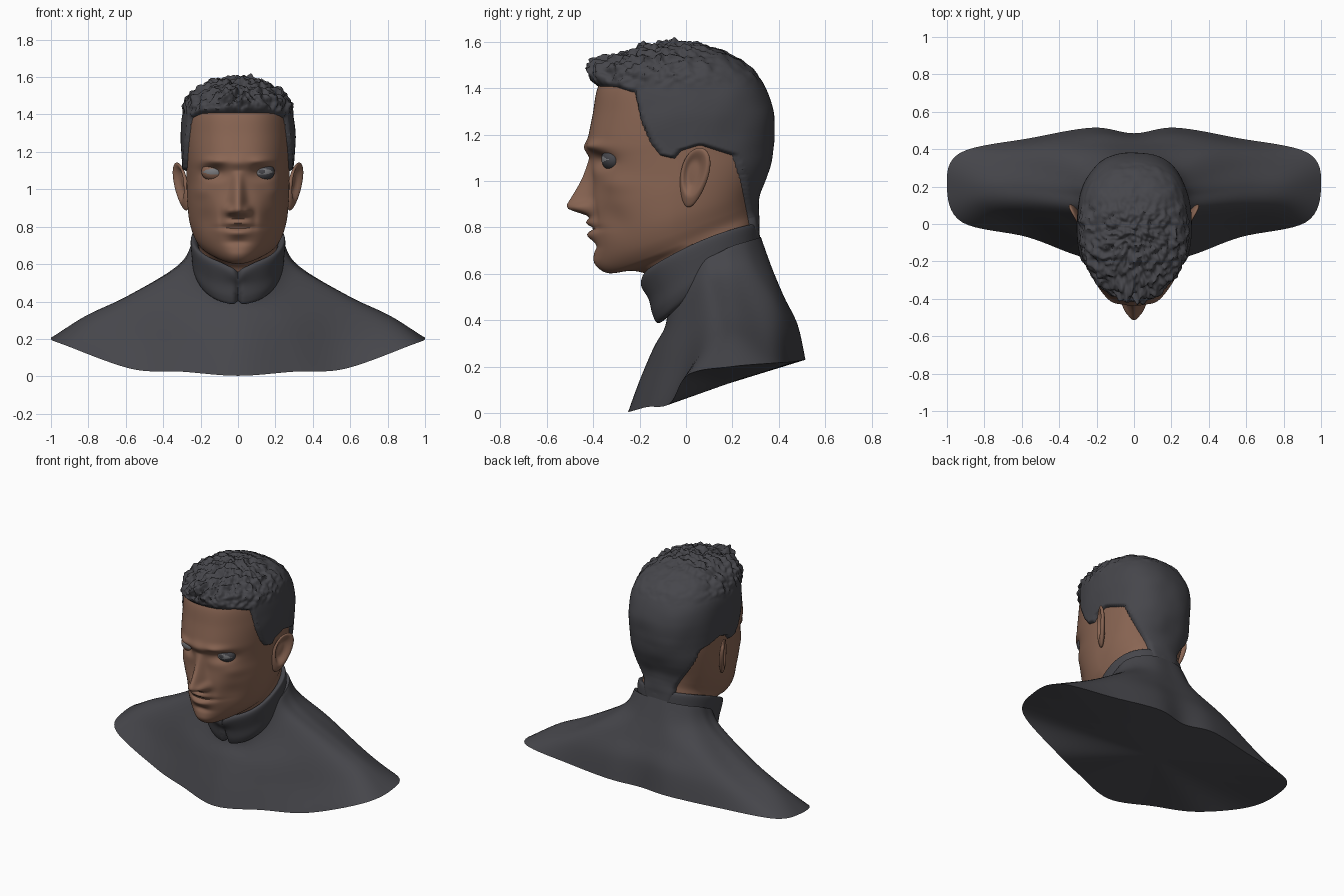
import bpy, bmesh, math
from mathutils import Vector, noise

if "Cube" in bpy.data.objects:
    bpy.data.objects.remove(bpy.data.objects["Cube"])


def material(name, rgb):
    m = bpy.data.materials.new(name)
    m.diffuse_color = (*rgb, 1)
    m.use_nodes = True
    m.node_tree.nodes["Principled BSDF"].inputs["Base Color"].default_value = m.diffuse_color
    return m


SKIN = material("brown skin", (0.25, 0.13, 0.086))
DARK = material("charcoal", (0.061, 0.061, 0.07))
GREY = material("eye grey", (0.2, 0.2, 0.21))


def finish(name, bm, mats, angle=60):
    bmesh.ops.recalc_face_normals(bm, faces=bm.faces)
    me = bpy.data.meshes.new(name)
    bm.to_mesh(me)
    bm.free()
    ob = bpy.data.objects.new(name, me)
    bpy.context.collection.objects.link(ob)
    for m in mats:
        me.materials.append(m)
    bpy.ops.object.select_all(action='DESELECT')
    ob.select_set(True)
    bpy.context.view_layer.objects.active = ob
    bpy.ops.object.shade_smooth_by_angle(angle=math.radians(angle))
    return ob


def spline(pts, k, closed=False):
    """Catmull-Rom curve through tuples, k steps per span."""
    n, out = len(pts), []
    for i in range(n if closed else n - 1):
        q = [pts[(i + j) % n] if closed else pts[min(max(i + j, 0), n - 1)]
             for j in (-1, 0, 1, 2)]
        for s in range(k):
            u = s / k
            out.append(tuple(0.5 * (2 * b + (c - a) * u + (2 * a - 5 * b + 4 * c - d) * u * u
                                    + (3 * b - a - 3 * c + d) * u ** 3)
                             for a, b, c, d in zip(*q)))
    if not closed:
        out.append(tuple(pts[-1]))
    return out


def loft(rows, cap=True, sag=0):
    """Closed rings joined into a skin, ends closed with fans."""
    bm = bmesh.new()
    vs = [[bm.verts.new(p) for p in r] for r in rows]
    n = len(vs[0])
    for a, b in zip(vs, vs[1:]):
        for i in range(n):
            bm.faces.new((a[i], a[(i + 1) % n], b[(i + 1) % n], b[i]))
    if cap:
        for r in (vs[0], vs[-1]):
            c = bm.verts.new(sum((v.co for v in r), Vector()) / n - Vector((0, 0, sag)))
            for i in range(n):
                bm.faces.new((r[i], r[(i + 1) % n], c))
    return bm


def step(a, b, v):
    u = min(max((v - a) / (b - a), 0), 1)
    return u * u * (3 - 2 * u)


def ring(p, t, n):
    """Point on a tilted, front-tapered superellipse; t = 0 is the front."""
    yf, zf, yb, zb, hw, taper = p
    s, c = math.sin(t), math.cos(t)
    r = (abs(s) ** n + abs(c) ** n) ** (-1 / n)
    f = -c * r
    return Vector((hw * s * r * (1 - taper * max(0, -f) ** 1.5),
                   (yf + yb) / 2 + f * (yb - yf) / 2,
                   (zf + zb) / 2 + f * (zb - zf) / 2))


# Shoulders: half rings from front centre to back centre, mirrored
body = [
    [(0, -.25, .003), (.3, -.17, .025), (.57, -.07, .04), (.92, .01, .165), (1, .2, .2),
     (.93, .38, .215), (.55, .46, .22), (.22, .515, .23), (0, .485, .22)],
    [(0, -.2, .14), (.27, -.13, .16), (.52, -.02, .18), (.78, .08, .28), (.82, .2, .32),
     (.78, .34, .3), (.5, .43, .36), (.22, .48, .38), (0, .465, .38)],
    [(0, -.14, .28), (.22, -.1, .28), (.42, 0, .33), (.56, .1, .415), (.6, .2, .425),
     (.56, .3, .425), (.4, .385, .48), (.2, .42, .5), (0, .42, .5)],
    [(0, -.095, .36), (.14, -.07, .38), (.25, 0, .46), (.32, .08, .56), (.325, .16, .585),
     (.31, .22, .6), (.25, .3, .62), (.13, .36, .63), (0, .37, .625)],
    [(0, -.08, .42), (.1, -.07, .44), (.2, 0, .55), (.243, .07, .65), (.25, .14, .69),
     (.24, .2, .72), (.195, .265, .74), (.1, .315, .755), (0, .322, .76)],
]
full = [h + [(-x, y, z) for x, y, z in h[-2:0:-1]] for h in body]
around = [spline(r, 8, True) for r in full]
columns = [spline(c, 8) for c in zip(*around)]
finish("shoulders", loft(list(zip(*columns)), sag=.025), [DARK], 40)

# Standing collar with a front split
collar = [(-.07, .42, .3, .64, .19, 0), (-.12, .385, .325, .68, .222, 0), (-.145, .42, .325, .7, .24, 0),
          (-.162, .49, .32, .73, .247, 0), (-.195, .575, .315, .8, .253, 0), (-.185, .605, .3, .815, .243, 0),
          (-.155, .585, .27, .79, .215, 0), (-.1, .5, .25, .7, .19, 0)]
rows = []
for p in spline(collar, 6):
    row = []
    for i in range(128):
        t = math.tau * i / 128
        v = ring(p, t, 2.2)
        v.z += .03 * math.sin(t) ** 2
        if math.cos(t) > 0:
            split = math.exp(-(v.x / .013) ** 2)
            v.y += .025 * split
            v.z += .02 * split * (1 if p[1] < .45 else -1)
            v.z -= .03 * math.exp(-(v.x / .07) ** 2) * step(.48, .58, p[1])
        row.append(v)
    rows.append(row)
finish("collar", loft(rows, False), [DARK])

# Head: rows are front y, front z, back y, back z, half width, front taper
head = [(-.1, .45, .3, .66, .2, 0), (-.14, .575, .295, .78, .21, .1), (-.22, .612, .295, .82, .215, .35),
        (-.335, .603, .293, .86, .225, .52), (-.385, .65, .293, .9, .245, .46), (-.4, .745, .3, .95, .263, .34),
        (-.41, .87, .325, 1.02, .272, .23), (-.402, 1, .345, 1.08, .275, .16), (-.415, 1.09, .355, 1.14, .277, .13),
        (-.425, 1.16, .36, 1.2, .28, .13), (-.402, 1.29, .355, 1.3, .285, .13), (-.38, 1.405, .32, 1.4, .272, .1),
        (-.33, 1.475, .25, 1.485, .235, .05), (-.23, 1.53, .13, 1.545, .155, 0),
        (-.1, 1.565, .02, 1.57, .06, 0), (-.05, 1.57, -.03, 1.57, .008, 0)]
# Face features: x, z, x spread, z spread, push forward (mirrored in x)
features = [(.12, 1.15, .06, .022, .02), (0, 1.145, .05, .03, .014), (.13, 1.088, .065, .036, -.045),
            (.2, .99, .05, .04, .014), (.17, .84, .05, .07, -.018), (0, .8, .09, .05, .012),
            (0, .822, .06, .014, .014), (0, .795, .09, .011, -.02), (0, .765, .06, .017, .017),
            (0, .718, .06, .018, -.014), (0, .645, .07, .035, .012), (.048, .885, .024, .024, .04),
            (.09, .84, .02, .05, -.008)]


def head_point(p, t):
    v = ring(p, t, 2.5)
    w = step(.1, .4, math.cos(t))
    if w > 0:
        push = sum(d * math.exp(-((abs(v.x) - x) / sx) ** 2 - ((v.z - z) / sz) ** 2)
                   for x, z, sx, sz, d in features)
        h = min(max((1.1 - v.z) / .2, 0), 1)
        width = .026 + .014 * h
        push += .103 * h * step(.84, .887, v.z) * math.exp(-abs(v.x / width) ** 2.2)
        v.y -= w * push
    return v


def angle(i, n=192):
    t = math.tau * i / n
    return t - .4 * math.sin(t)      # denser towards the face


rows = [[head_point(p, angle(i)) for i in range(192)] for p in spline(head, 13)]
finish("head", loft(rows), [SKIN])

# Hair: head surface pushed out above a hairline z(y), sunk elsewhere
hairline = [(-.6, 1.42), (-.3, 1.405), (-.22, 1.38), (-.19, 1.25), (-.15, 1.16), (-.11, 1.11),
            (-.05, 1.095), (-.02, 1.13), (.06, 1.155), (.2, 1.11), (.235, 1), (.27, .82), (.3, .6), (.6, .5)]


def above_hairline(y, z):
    for (a, za), (b, zb) in zip(hairline, hairline[1:]):
        if a <= y <= b:
            slope = (zb - za) / (b - a)
            return (z - za - slope * (y - a)) / math.sqrt(1 + slope * slope)
    return -1


bm = loft(rows)
bmesh.ops.recalc_face_normals(bm, faces=bm.faces)
bm.normal_update()
buried = []
for v in bm.verts:
    co, nor = v.co.copy(), v.normal.copy()
    h = above_hairline(co.y, co.z)
    cover = step(-.008, .012, h)
    curly = step(1.38, 1.46, co.z) * (1 - .8 * step(-.1, .2, co.y))
    lump = noise.noise(co * 24) + .7 * noise.noise(co * 50)
    thick = .022 + .004 * noise.noise(co * 9) + curly * (.008 + .027 * lump)
    v.co = co + nor * (-.014 + (thick + .014) * cover)
    quiff = math.exp(-(co.x / .13) ** 2 - ((co.z - 1.47) / .04) ** 2) * step(.1, .35, -co.y)
    v.co += Vector((0, -.055, .012)) * quiff * cover * (1 + .5 * lump)
    if h < -.04:
        buried.append(v)
bmesh.ops.delete(bm, geom=buried, context='VERTS')
finish("hair", bm, [DARK])

for side, label in ((1, "left"), (-1, "right")):
    # Almond eyes: left one dark with a grey lower band, right one grey between skin lids
    bm = bmesh.new()
    bmesh.ops.create_uvsphere(bm, u_segments=48, v_segments=40, radius=.052)
    for f in bm.faces:
        c = f.calc_center_median()
        lid = .018 * (1 - (c.x / .045) ** 2)
        open_eye = -.7 * lid - .004 < c.z < lid
        if side > 0:
            f.material_index = 2 if open_eye and math.hypot(c.x, c.z) > .013 else 1
        else:
            f.material_index = 2 if open_eye else 0
    for v in bm.verts:
        v.co.x *= 1.3
    bmesh.ops.translate(bm, verts=bm.verts, vec=(side * .128, -.313, 1.094))
    finish(label + "_eye", bm, [SKIN, DARK, GREY])

    # Ear: flattened, hollowed ball leaning outwards
    bm = bmesh.new()
    bmesh.ops.create_uvsphere(bm, u_segments=40, v_segments=32, radius=1)
    for v in bm.verts:
        x, y, z = v.co
        r = math.hypot(y + .1, z - .15)
        if x > 0:
            x -= 1.3 * (1 - step(.35, .85, r))
        y = y * .07 * (.86 + .2 * z) + .024 * z
        v.co = (side * (.302 + .026 * x + .45 * y + .014 * z), .035 + y, 1.015 + .128 * z)
    finish(label + "_ear", bm, [SKIN])
